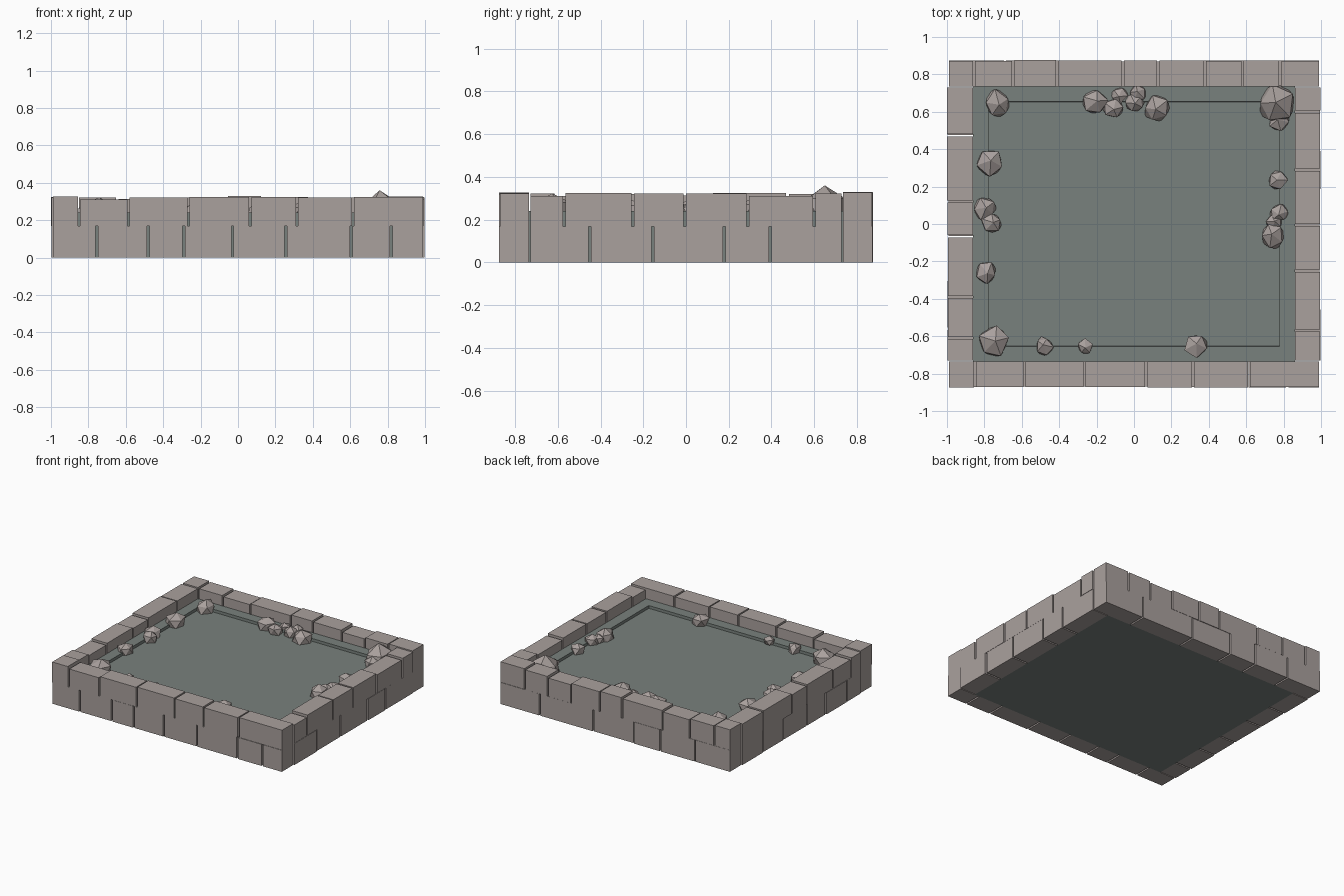
import bpy
import bmesh
import random
from mathutils import Matrix, Vector

rng = random.Random(4)
scene_cube = bpy.data.objects.get("Cube")
if scene_cube:
    bpy.data.objects.remove(scene_cube, do_unlink=True)


def make_material(name, rgb):
    mat = bpy.data.materials.new(name)
    mat.use_nodes = True
    color = (*rgb, 1.0)
    mat.diffuse_color = color
    mat.node_tree.nodes["Principled BSDF"].inputs["Base Color"].default_value = color
    return mat


STONE = make_material("warm grey stone", (0.40, 0.355, 0.34))
WATER = make_material("murky green water", (0.19, 0.22, 0.205))

INNER_X, INNER_Y = 0.86, 0.735
OUTER_X, OUTER_Y = 0.99, 0.867
COURSE, RIM = 0.168, 0.322
WATER_Z = 0.24
GAP = 0.006


def finish(bm, name, mat):
    mesh = bpy.data.meshes.new(name)
    bm.to_mesh(mesh)
    bm.free()
    mesh.materials.append(mat)
    obj = bpy.data.objects.new(name, mesh)
    bpy.context.collection.objects.link(obj)
    return obj


def add_box(bm, low, high):
    low, high = Vector(low), Vector(high)
    matrix = Matrix.Translation((low + high) / 2) @ Matrix.Diagonal((*(high - low), 1))
    return bmesh.ops.create_cube(bm, size=1, matrix=matrix)


def wall_course(name, axis, sign, joints, upper, low_blocks=(), high_blocks=()):
    """Row of blocks along x or y, split at the given joints."""
    bm = bmesh.new()
    inner, outer = (INNER_Y, OUTER_Y) if axis == "x" else (INNER_X, OUTER_X)
    last = len(joints) - 2
    for i, (start, end) in enumerate(zip(joints, joints[1:])):
        a = start + (GAP if i > 0 or axis == "y" else 0)
        b = end - (GAP if i < last or axis == "y" else 0)
        near, far = sorted((sign * inner, sign * (outer + rng.uniform(0.002, 0.009))))
        z0, z1 = 0, COURSE
        if upper:
            z0 = COURSE
            z1 = RIM + rng.uniform(-0.002, 0.003)
            z1 += 0.006 * (i in high_blocks) - 0.011 * (i in low_blocks)
        if axis == "x":
            add_box(bm, (a, near, z0), (b, far, z1))
        else:
            add_box(bm, (near, a, z0), (far, b, z1))
    finish(bm, name, STONE)


# Front and back walls own the corners
E = OUTER_X
wall_course("front_wall_lower", "x", -1,
            [-E, -0.755, -0.48, -0.29, -0.03, 0.255, 0.605, 0.82, E], False)
wall_course("front_wall_upper", "x", -1,
            [-E, -0.85, -0.585, -0.265, 0.065, 0.315, 0.615, E], True, (1,), (0,))
wall_course("back_wall_lower", "x", 1,
            [-E, -0.69, -0.39, -0.16, 0.19, 0.65, E], False)
wall_course("back_wall_upper", "x", 1,
            [-E, -0.855, -0.645, -0.41, -0.06, 0.13, 0.38, 0.58, 0.78, E], True, (2, 6), (0, 4, 8))

# Side walls fit between them
S = INNER_Y
wall_course("left_wall_lower", "y", 1,
            [-S, -0.45, -0.155, 0.18, 0.395, S], False)
wall_course("left_wall_upper", "y", 1,
            [-S, -0.57, -0.25, -0.005, 0.29, 0.6, S], True, (0, 4))
wall_course("right_wall_lower", "y", -1,
            [-S, -0.56, -0.3, -0.07, 0.22, 0.47, S], False)
wall_course("right_wall_upper", "y", -1,
            [-S, -0.61, -0.39, -0.065, 0.12, 0.475, S], True, (1, 3))

# Pool body with a shallow recess in its surface
bm = bmesh.new()
add_box(bm, (-INNER_X, -INNER_Y, 0), (INNER_X, INNER_Y, WATER_Z))
bm.normal_update()
top = max(bm.faces, key=lambda f: f.calc_center_median().z)
bmesh.ops.inset_region(bm, faces=[top], thickness=0.115)
bmesh.ops.inset_region(bm, faces=[top], thickness=0.0005, depth=-0.022)
finish(bm, "pool_water", WATER)


def rock(name, x, y, radius, height):
    """Faceted boulder sitting half in the water."""
    bm = bmesh.new()
    bmesh.ops.create_icosphere(bm, subdivisions=1, radius=1)
    spin = Matrix.Rotation(rng.uniform(0, 6), 3, "Z")
    stretch = rng.uniform(0.85, 1.0)
    for v in bm.verts:
        is_tip = v.co.z > 0.9
        p = v.co * (1 if is_tip else rng.uniform(0.85, 1.15))
        p = spin @ Vector((p.x, p.y * stretch, p.z))
        tilt = Vector((rng.uniform(-0.2, 0.2), rng.uniform(-0.2, 0.2), 0))
        p += tilt * is_tip
        v.co = (p.x * radius, p.y * radius, p.z * height)
    obj = finish(bm, name, STONE)
    obj.location = (x, y, WATER_Z)


# Boulders around the edge: x, y, radius
ROCKS = [
    (-0.73, 0.64, 0.08), (-0.77, 0.33, 0.08), (-0.8, 0.08, 0.065), (-0.76, 0.01, 0.06),
    (-0.79, -0.26, 0.065), (-0.75, -0.63, 0.095), (-0.48, -0.655, 0.055),
    (-0.26, -0.655, 0.045), (0.33, -0.65, 0.065), (0.78, 0.55, 0.06),
    (0.77, 0.235, 0.055), (0.78, 0.06, 0.055), (0.74, -0.06, 0.075), (0.75, 0.01, 0.05),
    (-0.21, 0.65, 0.075), (-0.08, 0.69, 0.05), (-0.11, 0.62, 0.06), (0, 0.65, 0.06),
    (0.02, 0.7, 0.05), (0.12, 0.62, 0.075),
]
for i, (x, y, r) in enumerate(ROCKS):
    rock(f"rock_{i + 1}", x, y, r, r * 0.87)
rock("large_corner_rock", 0.76, 0.64, 0.11, 0.12)
